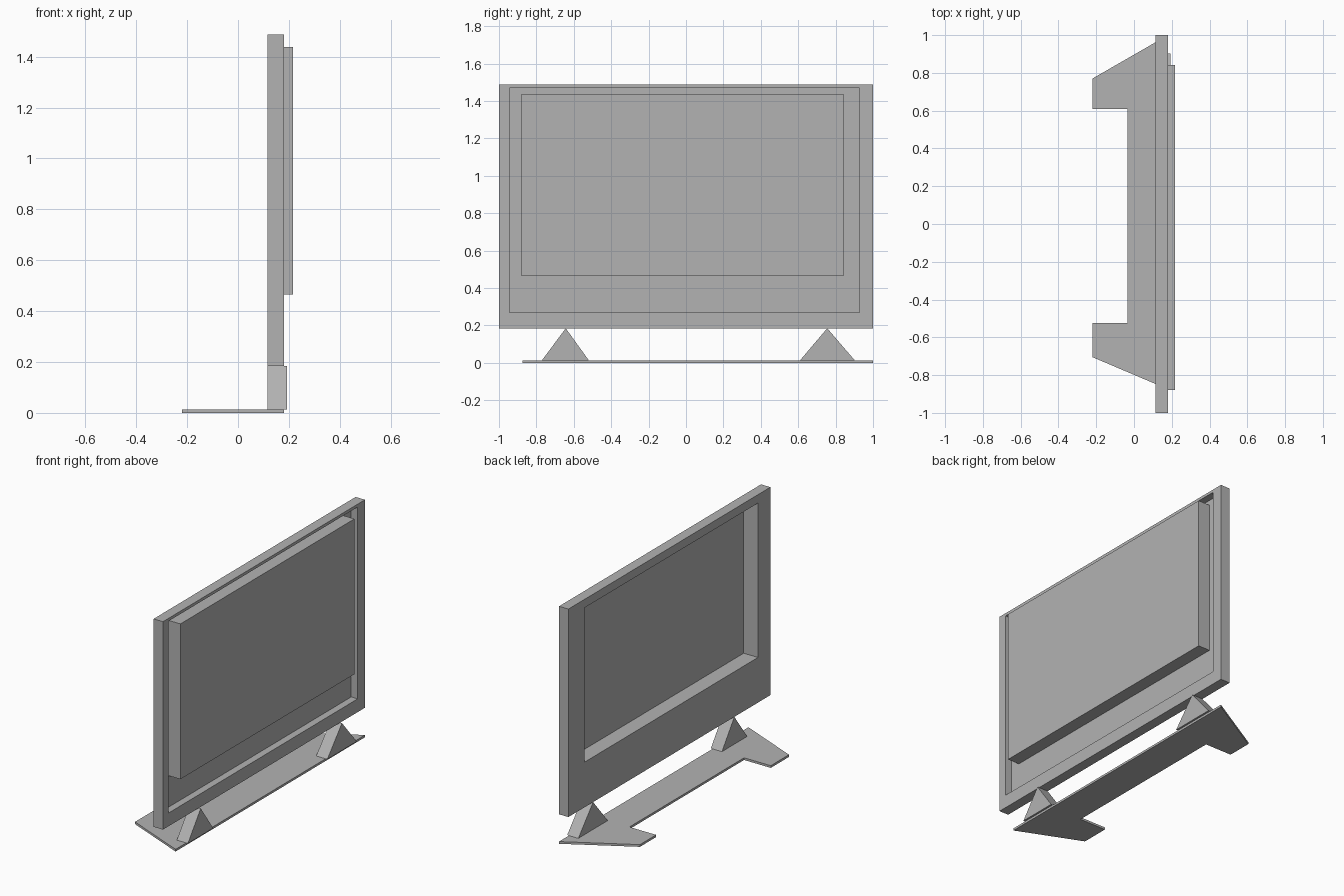
import bpy
import bmesh

cube = bpy.data.objects.get("Cube")
if cube:
    bpy.data.objects.remove(cube, do_unlink=True)

grey = bpy.data.materials.new("plain grey")
grey.use_nodes = True
colour = (0.45, 0.45, 0.45, 1)
grey.diffuse_color = colour
grey.node_tree.nodes["Principled BSDF"].inputs["Base Color"].default_value = colour


def loft(name, rings):
    """Join matching rings of points into one closed solid."""
    bm = bmesh.new()
    loops = [[bm.verts.new(p) for p in ring] for ring in rings]
    for a, b in zip(loops, loops[1:]):
        n = len(a)
        for i in range(n):
            j = (i + 1) % n
            bm.faces.new((a[i], a[j], b[j], b[i]))
    bm.faces.new(loops[0][::-1])
    bm.faces.new(loops[-1])
    bmesh.ops.recalc_face_normals(bm, faces=bm.faces)
    mesh = bpy.data.meshes.new(name)
    bm.to_mesh(mesh)
    bm.free()
    mesh.materials.append(grey)
    obj = bpy.data.objects.new(name, mesh)
    bpy.context.collection.objects.link(obj)
    return obj


def rect(x, size, inset=0):
    y0, y1, z0, z1 = size
    y0, y1, z0, z1 = y0 + inset, y1 - inset, z0 + inset, z1 - inset
    return [(x, y0, z0), (x, y1, z0), (x, y1, z1), (x, y0, z1)]


# Display: deep screen well on one side, recessed back with raised housing
FRONT, BACK, FLOOR, HOUSING = 0.115, 0.18, 0.135, 0.217
WALL = 0.003
outer = (-1, 1, 0.185, 1.488)
recess = (-0.945, 0.928, 0.268, 1.47)
box = (-0.88, 0.843, 0.465, 1.438)
loft("display_panel", [
    rect(HOUSING - WALL, box, WALL),
    rect(FRONT, box, WALL),
    rect(FRONT, outer),
    rect(BACK, outer),
    rect(BACK, recess),
    rect(FLOOR, recess),
    rect(FLOOR, box),
    rect(HOUSING, box),
])

# Flat stand plate with two angled feet
outline = [(0.18, 1), (-0.22, 0.77), (-0.22, 0.61), (-0.035, 0.61),
           (-0.035, -0.525), (-0.22, -0.525), (-0.22, -0.705), (0.18, -0.875)]
THICK = 0.014
loft("stand_base", [[(x, y, z) for x, y in outline] for z in (0, THICK)])

# Triangular supports between base and display
for name, y0, top, y1 in (("right_support", -0.77, -0.643, -0.52),
                          ("left_support", 0.61, 0.755, 0.902)):
    loft(name, [[(x, y0, THICK), (x, y1, THICK), (x, top, 0.185)]
                for x in (FRONT, 0.192)])
